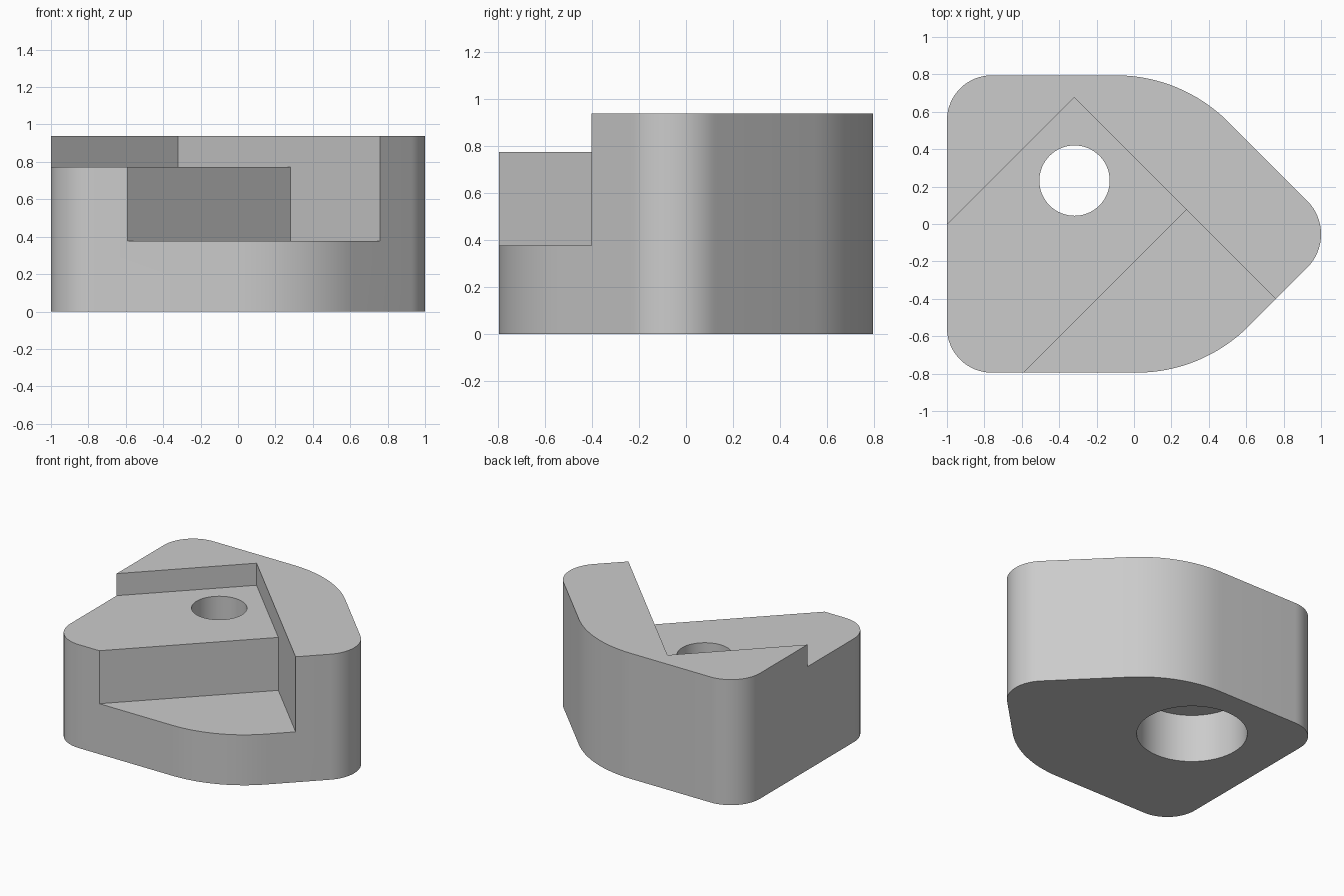
import bpy, bmesh, math
from mathutils import Vector

if "Cube" in bpy.data.objects:
    bpy.data.objects.remove(bpy.data.objects["Cube"], do_unlink=True)

HEIGHT, SHELF, FLOOR = 0.938, 0.773, 0.377
HOLE = Vector((-0.318, 0.232))
DIAG = math.sqrt(2)

grey = bpy.data.materials.new("plain_grey")
grey.use_nodes = True
grey.diffuse_color = (0.6, 0.6, 0.6, 1)
grey.node_tree.nodes["Principled BSDF"].inputs["Base Color"].default_value = (0.6, 0.6, 0.6, 1)


def rounded_outline(corners, steps=16):
    """Replace each (x, y, radius) corner with a tangent arc."""
    pts = []
    for i, (x, y, r) in enumerate(corners):
        p = Vector((x, y))
        a = (Vector(corners[i - 1][:2]) - p).normalized()
        b = (Vector(corners[(i + 1) % len(corners)][:2]) - p).normalized()
        half = math.acos(a.dot(b)) / 2
        centre = p + (a + b).normalized() * r / math.sin(half)
        start = (p + a * r / math.tan(half) - centre).normalized()
        end = (p + b * r / math.tan(half) - centre).normalized()
        for k in range(steps + 1):
            pts.append(centre + start.slerp(end, k / steps) * r)
    return pts


def circle(centre, radius, sides=64):
    return [centre + radius * Vector((math.cos(t), math.sin(t)))
            for t in (2 * math.pi * k / sides for k in range(sides))]


def diagonal_rect(u0, u1, v0, v1):
    """Rectangle with sides turned 45 degrees to the axes."""
    return [Vector((u - v, u + v)) / DIAG
            for u, v in ((u0, v0), (u1, v0), (u1, v1), (u0, v1))]


def prism(name, outline, z0, z1):
    bm = bmesh.new()
    face = bm.faces.new([bm.verts.new((p.x, p.y, z0)) for p in outline])
    top = bmesh.ops.extrude_face_region(bm, geom=[face])["geom"]
    bmesh.ops.translate(bm, vec=(0, 0, z1 - z0),
                        verts=[g for g in top if isinstance(g, bmesh.types.BMVert)])
    bmesh.ops.recalc_face_normals(bm, faces=bm.faces)
    mesh = bpy.data.meshes.new(name)
    bm.to_mesh(mesh)
    bm.free()
    mesh.materials.append(grey)
    obj = bpy.data.objects.new(name, mesh)
    bpy.context.collection.objects.link(obj)
    return obj


# Body with rounded corners and a blunt nose
body = prism("clamp_block", rounded_outline([
    (-1, -0.795, 0.24), (0.365, -0.795, 0.85), (1.105, -0.055, 0.253),
    (0.255, 0.795, 0.85), (-1, 0.795, 0.24)]), 0, HEIGHT)

# Two-level diagonal pocket, then the bolt hole and its counterbore
wall = 0.356 / DIAG
cutters = [
    prism("shelf_cutter", diagonal_rect(-3, wall, -3, 0.995 / DIAG), SHELF, 2),
    prism("floor_cutter", diagonal_rect(-3, wall, -3, -0.205 / DIAG), FLOOR, 2),
    prism("hole_cutter", circle(HOLE, 0.188), -1, 2),
    prism("counterbore_cutter", circle(HOLE, 0.375), -1, 0.36),
]
bpy.context.view_layer.objects.active = body
for cutter in cutters:
    cutter.hide_render = True
    mod = body.modifiers.new(cutter.name, "BOOLEAN")
    mod.operation = "DIFFERENCE"
    mod.solver = "EXACT"
    mod.object = cutter
    bpy.ops.object.modifier_apply(modifier=mod.name)
    bpy.data.objects.remove(cutter, do_unlink=True)

# Smooth curved walls, crisp edges
bpy.ops.object.select_all(action="DESELECT")
body.select_set(True)
bpy.context.view_layer.objects.active = body
bpy.ops.object.shade_smooth_by_angle(angle=math.radians(30))
